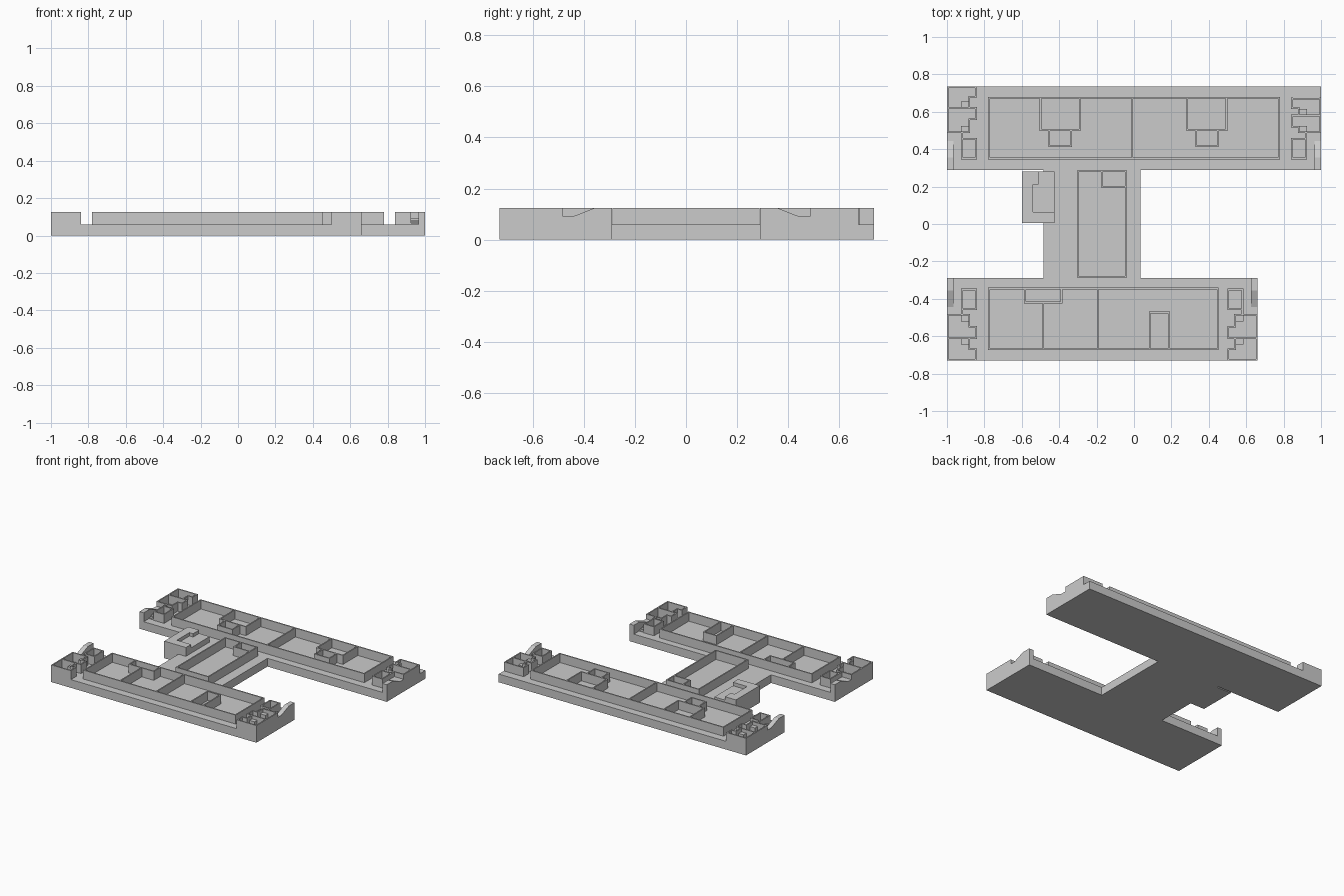
import bpy, bmesh
from mathutils import Matrix

if "Cube" in bpy.data.objects:
    bpy.data.objects.remove(bpy.data.objects["Cube"])

FLOOR, TOP, T = 0.06, 0.125, 0.009   # slab top, wall top, wall thickness


def finish(name, bm):
    bmesh.ops.recalc_face_normals(bm, faces=bm.faces)
    me = bpy.data.meshes.new(name)
    bm.to_mesh(me)
    bm.free()
    ob = bpy.data.objects.new(name, me)
    bpy.context.collection.objects.link(ob)
    return ob


def box(bm, x0, x1, y0, y1, z0=FLOOR, z1=TOP):
    m = Matrix.Translation(((x0 + x1) / 2, (y0 + y1) / 2, (z0 + z1) / 2))
    s = Matrix.Diagonal((abs(x1 - x0), abs(y1 - y0), z1 - z0, 1))
    bmesh.ops.create_cube(bm, size=1, matrix=m @ s)


def walls(bm, pts, closed=False):
    """Thin axis-aligned walls along a path."""
    if closed:
        pts = pts + pts[:1]
    h = T / 2
    for (xa, ya), (xb, yb) in zip(pts, pts[1:]):
        box(bm, min(xa, xb) - h, max(xa, xb) + h, min(ya, yb) - h, max(ya, yb) + h)


def rect(x0, x1, y0, y1):
    return [(x0, y0), (x1, y0), (x1, y1), (x0, y1)]


def extrude(bm, pts, vec):
    f = bm.faces.new([bm.verts.new(p) for p in pts])
    r = bmesh.ops.extrude_face_region(bm, geom=[f])
    bmesh.ops.translate(bm, vec=vec, verts=[v for v in r["geom"] if isinstance(v, bmesh.types.BMVert)])


# H-shaped floor slab
outline = [(-1, -.73), (.66, -.73), (.66, -.29), (.035, -.29), (.035, .29), (1, .29),
           (1, .735), (-1, .735), (-1, .29), (-.485, .29), (-.485, -.29), (-1, -.29)]
bm = bmesh.new()
extrude(bm, [(x, y, 0) for x, y in outline], (0, 0, FLOOR))
finish("floor_slab", bm)

# Back wing: long hall, divider and two stepped closets
bm = bmesh.new()
walls(bm, rect(-.775, .775, .35, .675), True)
walls(bm, [(-.01, .35), (-.01, .675)])
for c in (-.395, .39):
    walls(bm, [(c - .105, .675), (c - .105, .503), (c + .105, .503), (c + .105, .675)])
    walls(bm, [(c - .058, .503), (c - .058, .415), (c + .058, .415), (c + .058, .503)])
finish("back_wing_walls", bm)

# Front wing
bm = bmesh.new()
walls(bm, rect(-.775, .448, -.67, -.345), True)
walls(bm, [(-.193, -.67), (-.193, -.345)])
walls(bm, [(-.485, -.67), (-.485, -.42)])
walls(bm, [(-.583, -.345), (-.583, -.42), (-.388, -.42), (-.388, -.345)])
walls(bm, [(.085, -.67), (.085, -.473), (.187, -.473), (.187, -.67)])
finish("front_wing_walls", bm)

# Connecting hall with corner closet
bm = bmesh.new()
walls(bm, rect(-.3, -.043, -.282, .282), True)
walls(bm, [(-.172, .282), (-.172, .2), (-.043, .2)])
finish("middle_hall_walls", bm)

# Side entrance block with a sunken corner
bm = bmesh.new()
box(bm, -.6, -.425, .005, .28, 0, .1)
box(bm, -.6, -.54, .005, .28, .1, TOP)
box(bm, -.54, -.425, .005, .065, .1, TOP)
box(bm, -.54, -.51, .21, .28, .1, TOP)
finish("entrance_block", bm)


def wing_end(name, edge, sx, sy, ys):
    """Cells, cupboard, stairs and railing at one end of a wing."""
    a, b, c, d, e = ys                     # cell lines from the outside in
    X = lambda u: edge - sx * u            # u is measured in from the wing end
    P = lambda pts: [(X(u), sy * y) for u, y in pts]
    h = T / 2
    bm = bmesh.new()
    # Stepped cells
    walls(bm, P([(h, e), (h, a - h), (.16 - h, a - h), (.16 - h, b), (.12, b), (.12, c)]))
    walls(bm, P([(h, c), (.16 - h, c), (.16 - h, d), (.12, d), (.12, e), (h, e)]))
    # Cupboard
    top = min(.455, e)
    walls(bm, P([(.08, .35), (.16 - h, .35), (.16 - h, top), (.08, top)]), True)
    walls(bm, P([(.08, top), (.08, e)]))
    # Low fittings inside the cells
    for y in (c, e):
        box(bm, X(.075), X(.12), sy * y, sy * (y + .035), FLOOR, .1)
    # Landing and steps
    box(bm, X(0), X(.08), sy * .445, sy * e, FLOOR, .09)
    for i in range(5):
        box(bm, X(.035), X(.08), sy * (.35 + .019 * i), sy * .445, FLOOR, .066 + .006 * i)
    # Sloped railing
    prof = [(.29, FLOOR), (.29, TOP), (.355, TOP), (.445, .09), (.445, FLOOR)]
    extrude(bm, [(edge, sy * y, z) for y, z in prof], (-sx * .035, 0, 0))
    finish(name, bm)


wing_end("back_left_end", -1, -1, 1, (.735, .68, .62, .56, .49))
wing_end("back_right_end", 1, 1, 1, (.675, .62, .58, .52, .49))
wing_end("front_left_end", -1, -1, -1, (.73, .67, .61, .55, .485))
wing_end("front_right_end", .66, 1, -1, (.73, .67, .61, .55, .485))
